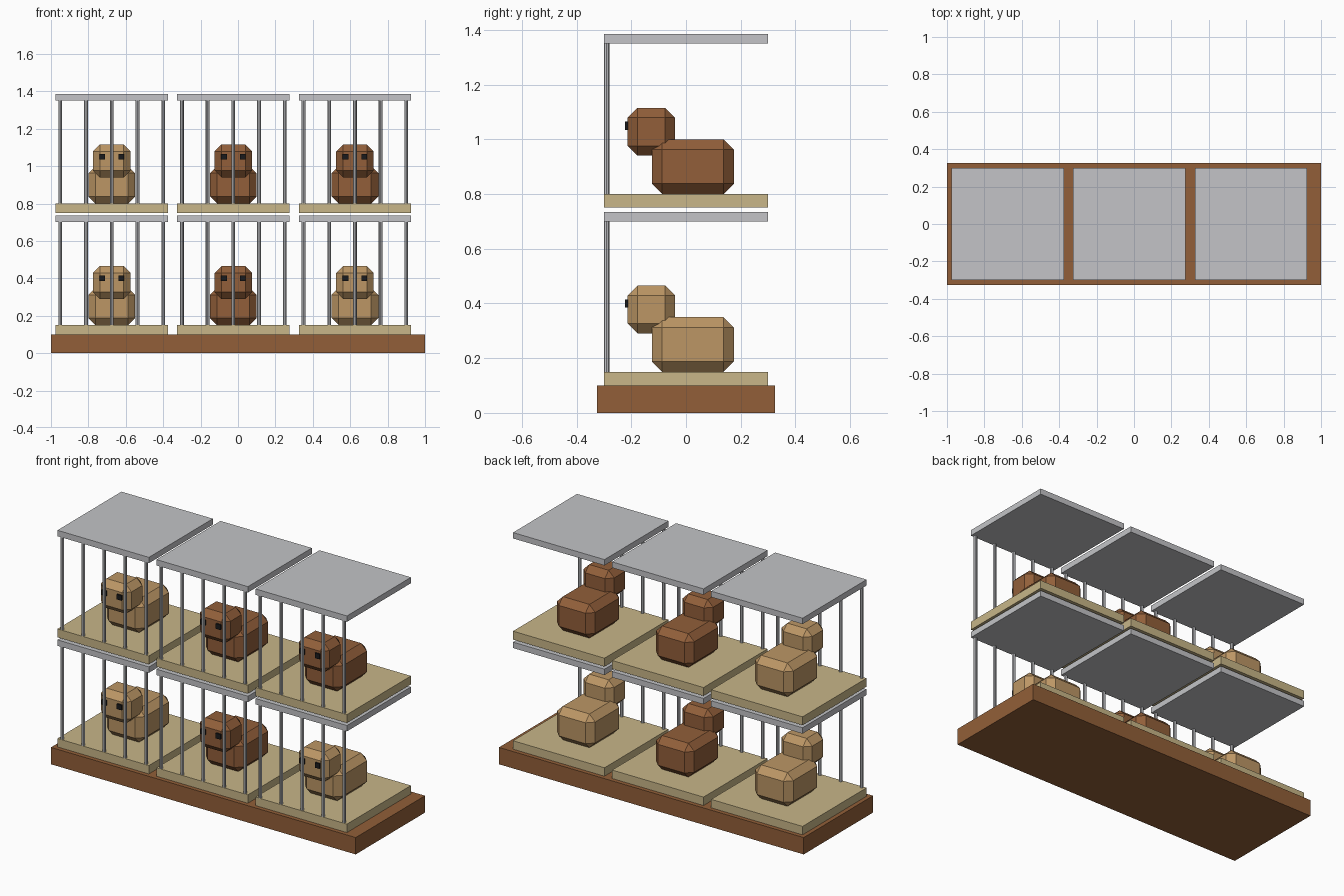
import bpy, bmesh
from mathutils import Matrix

cube = bpy.data.objects.get("Cube")
if cube:
    bpy.data.objects.remove(cube, do_unlink=True)


def material(name, r, g, b):
    """Flat material from display colour values, stored as linear."""
    linear = [((c / 255 + 0.055) / 1.055) ** 2.4 for c in (r, g, b)] + [1]
    mat = bpy.data.materials.new(name)
    mat.use_nodes = True
    mat.diffuse_color = linear
    mat.node_tree.nodes["Principled BSDF"].inputs["Base Color"].default_value = linear
    return mat


WOOD = material("brown wood", 146, 95, 56)
BROWN = material("brown fur", 146, 95, 58)
TAN = material("tan fur", 188, 150, 101)
STRAW = material("straw floor", 200, 182, 136)
METAL = material("grey metal", 195, 196, 199)
BLACK = material("black eye", 26, 26, 28)


def finish(bm, name, mat):
    mesh = bpy.data.meshes.new(name)
    bm.to_mesh(mesh)
    bm.free()
    mesh.materials.append(mat)
    obj = bpy.data.objects.new(name, mesh)
    bpy.context.collection.objects.link(obj)
    return obj


def box(name, centre, size, mat, chamfer=0):
    bm = bmesh.new()
    place = Matrix.Translation(centre) @ Matrix.Diagonal((*size, 1))
    bmesh.ops.create_cube(bm, size=1, matrix=place)
    if chamfer:
        bmesh.ops.bevel(bm, geom=bm.edges[:], offset=chamfer, segments=1,
                        affect='EDGES', profile=0.5)
    return finish(bm, name, mat)


def bars(name, x, z):
    """Row of five upright bars across the cage front."""
    bm = bmesh.new()
    for i in range(-2, 3):
        place = Matrix.Translation((x + i * 0.1375, -0.29, z + 0.325))
        bmesh.ops.create_cone(bm, cap_ends=True, segments=8, radius1=0.01,
                              radius2=0.01, depth=0.55, matrix=place)
    return finish(bm, name, METAL)


def animal(tag, x, z, fur):
    """Chamfered body and head with two square eyes; z is the cage bottom."""
    box("body_" + tag, (x, 0.025, z + 0.15), (0.25, 0.3, 0.2), fur, 0.038)
    box("head_" + tag, (x, -0.1265, z + 0.2775), (0.2, 0.173, 0.175), fur, 0.036)
    for side, sx in (("left", 1), ("right", -1)):
        box(f"{side}_eye_{tag}", (x + sx * 0.05, -0.2175, z + 0.3),
            (0.03, 0.011, 0.03), BLACK)


def cage(tag, x, z, fur):
    box("cage_floor_" + tag, (x, 0, z + 0.025), (0.6, 0.6, 0.05), STRAW)
    box("cage_lid_" + tag, (x, 0, z + 0.6175), (0.6, 0.6, 0.035), METAL)
    bars("cage_bars_" + tag, x, z)
    animal(tag, x, z, fur)


# Wooden base
box("base", (0, 0, 0.05), (2, 0.65, 0.1), WOOD)

# Two rows of three cages
rows = {"lower": (TAN, BROWN, TAN), "upper": (TAN, BROWN, BROWN)}
for level, (row, furs) in enumerate(rows.items()):
    for column, fur in enumerate(furs):
        cage(f"{row}_{column + 1}", -0.675 + column * 0.65, 0.1 + level * 0.65, fur)
